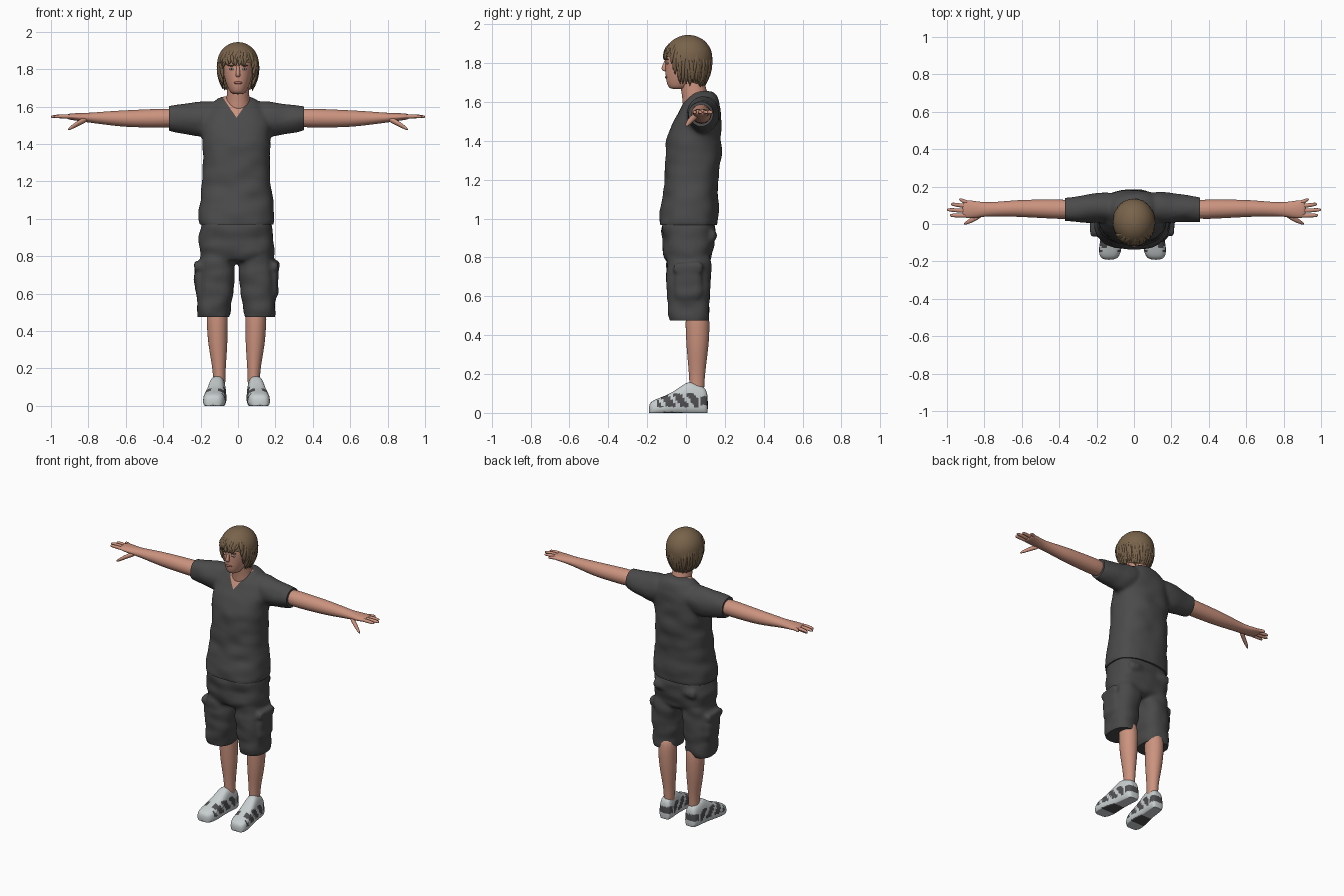
import bpy, bmesh, math, random
from mathutils import Matrix, Vector, noise

random.seed(4)
if "Cube" in bpy.data.objects:
    bpy.data.objects.remove(bpy.data.objects["Cube"])


def material(name, r, g, b):
    m = bpy.data.materials.new(name)
    m.use_nodes = True
    m.diffuse_color = (r, g, b, 1)
    m.node_tree.nodes["Principled BSDF"].inputs["Base Color"].default_value = (r, g, b, 1)
    return m


skin = material("skin", 0.6, 0.29, 0.21)
cloth = material("shirt grey", 0.07, 0.07, 0.07)
denim = material("shorts grey", 0.066, 0.066, 0.066)
hair_brown = material("hair brown", 0.19, 0.125, 0.07)
shoe_light = material("shoe light grey", 0.58, 0.62, 0.63)
shoe_dark = material("shoe dark grey", 0.08, 0.08, 0.085)
lip_red = material("lip red", 0.42, 0.15, 0.12)
eye_white = material("eye white", 0.65, 0.62, 0.58)
eye_dark = material("eye dark", 0.04, 0.03, 0.025)

AXES = {"x": ((0, 1, 0), (0, 0, 1)), "y": ((1, 0, 0), (0, 0, 1)), "z": ((1, 0, 0), (0, 1, 0))}


def skin_rings(bm, rings, caps=True):
    rows = [[bm.verts.new(p) for p in ring] for ring in rings]
    n = len(rows[0])
    for a, b in zip(rows, rows[1:]):
        for i in range(n):
            bm.faces.new((a[i], a[(i + 1) % n], b[(i + 1) % n], b[i]))
    if caps:
        bm.faces.new(rows[0])
    bm.faces.new(rows[-1])


def loft(bm, axis, stations, sides=16, power=2.0):
    """Stations are (x, y, z, radius along u, radius along v)."""
    u, v = map(Vector, AXES[axis])
    rings = []
    for x, y, z, ru, rv in stations:
        ring = []
        for i in range(sides):
            t = math.tau * (i + 0.5) / sides
            c, s = math.cos(t), math.sin(t)
            c = math.copysign(abs(c) ** (2 / power), c)
            s = math.copysign(abs(s) ** (2 / power), s)
            ring.append(Vector((x, y, z)) + u * c * ru + v * s * rv)
        rings.append(ring)
    skin_rings(bm, rings)


def upright(rows):
    """Rows of (z, front y, back y, half width) become loft stations."""
    return [(0, (f + b) / 2, z, w, (b - f) / 2) for z, f, b, w in rows]


def ball(bm, loc, scale):
    bmesh.ops.create_uvsphere(bm, u_segments=20, v_segments=12, radius=1,
                              matrix=Matrix.LocRotScale(Vector(loc), None, Vector(scale)))


def finish(name, bm, mats, subsurf=2, voxel=0, edit=None, dx=0.0):
    bmesh.ops.recalc_face_normals(bm, faces=bm.faces[:])
    mesh = bpy.data.meshes.new(name)
    bm.to_mesh(mesh)
    bm.free()
    ob = bpy.data.objects.new(name, mesh)
    bpy.context.collection.objects.link(ob)
    if subsurf:
        ob.modifiers.new("Rounding", "SUBSURF").levels = subsurf
    if voxel:
        rm = ob.modifiers.new("Merge", "REMESH")
        rm.mode, rm.voxel_size = "VOXEL", voxel
        sm = ob.modifiers.new("Soften", "SMOOTH")
        sm.factor, sm.iterations = 0.5, 5
    baked = bpy.data.meshes.new_from_object(ob.evaluated_get(bpy.context.evaluated_depsgraph_get()))
    ob.modifiers.clear()
    ob.data = baked
    baked.name = name
    baked.materials.clear()
    for m in mats:
        baked.materials.append(m)
    bm = bmesh.new()
    bm.from_mesh(baked)
    if edit:
        edit(bm)
    bmesh.ops.translate(bm, verts=bm.verts[:], vec=(dx, 0, 0))
    bm.to_mesh(baked)
    bm.free()
    bpy.ops.object.select_all(action="DESELECT")
    ob.select_set(True)
    bpy.context.view_layer.objects.active = ob
    bpy.ops.object.shade_smooth_by_angle(angle=math.radians(50))
    return ob


def cut(bm, co, no, trim=True):
    res = bmesh.ops.bisect_plane(bm, geom=bm.verts[:] + bm.edges[:] + bm.faces[:],
                                 plane_co=co, plane_no=no, clear_outer=trim)
    if trim:
        edges = [e for e in res["geom_cut"] if isinstance(e, bmesh.types.BMEdge)]
        bmesh.ops.holes_fill(bm, edges=edges, sides=0)


def wrinkle(bm, amount):
    bm.normal_update()
    moves = [v.normal * noise.noise(Vector((v.co.x * 9, v.co.y * 9, v.co.z * 14))) * amount
             for v in bm.verts]
    for v, m in zip(bm.verts, moves):
        v.co += m


SIDES = (-1, 1)
SHIFT = -0.008

# Shirt: torso and sleeves merged, trimmed at the hems, V-shaped neckline
bm = bmesh.new()
loft(bm, "z", upright([
    (0.92, -0.14, 0.165, 0.208), (1.0, -0.142, 0.167, 0.208), (1.1, -0.122, 0.167, 0.197),
    (1.2, -0.11, 0.17, 0.187), (1.32, -0.108, 0.182, 0.178), (1.42, -0.103, 0.184, 0.186),
    (1.5, -0.07, 0.184, 0.192), (1.57, -0.03, 0.177, 0.17), (1.625, 0.01, 0.163, 0.125),
    (1.66, 0.04, 0.135, 0.08)]), 20, 2.4)
for s in SIDES:
    loft(bm, "x", [(s * x, y, z, a, b) for x, y, z, a, b in [
        (0.04, 0.09, 1.55, 0.06, 0.07), (0.15, 0.088, 1.535, 0.088, 0.1),
        (0.22, 0.086, 1.53, 0.08, 0.092), (0.3, 0.08, 1.535, 0.07, 0.074),
        (0.42, 0.077, 1.537, 0.066, 0.064)]])


def tailor_shirt(bm):
    wrinkle(bm, 0.008)
    cut(bm, (0, 0, 0.968), (0, 0, -1))
    for s in SIDES:
        cut(bm, (s * 0.36, 0, 1.53), (s, 0, 0))
    for s in SIDES:
        cut(bm, (0, 0, 1.54), (s, 0, -0.68), False)
    for f in bm.faces:
        c = f.calc_center_median()
        f.material_index = int(c.y < 0.07 and c.z > 1.54 + abs(c.x) / 0.68)


finish("shirt", bm, [cloth, skin], voxel=0.011, edit=tailor_shirt, dx=SHIFT)

# Shorts: hips, two wide legs, cargo pockets with flaps
bm = bmesh.new()
loft(bm, "z", upright([
    (1.02, -0.12, 0.145, 0.19), (0.95, -0.13, 0.155, 0.2), (0.87, -0.125, 0.152, 0.205),
    (0.8, -0.112, 0.14, 0.203), (0.76, -0.1, 0.12, 0.19)]), 20, 2.5)
for s in SIDES:
    loft(bm, "z", [(s * x, y, z, a, b) for x, y, z, a, b in [
        (0.1, 0.015, 0.86, 0.09, 0.12), (0.106, 0.013, 0.74, 0.1, 0.118),
        (0.116, 0.013, 0.62, 0.101, 0.112), (0.122, 0.013, 0.52, 0.09, 0.105),
        (0.122, 0.015, 0.43, 0.087, 0.105)]], 16, 2.5)
    for z, depth, height, out in ((0.665, 0.07, 0.085, 0.222), (0.745, 0.08, 0.028, 0.23)):
        loft(bm, "x", [(s * 0.17, 0.01, z, depth, height), (s * (out - 0.012), 0.01, z, depth, height),
                       (s * out, 0.01, z, depth * 0.92, height * 0.9)], 16, 5)
    loft(bm, "y", [(s * 0.1, 0.1, 0.91, 0.06, 0.03), (s * 0.1, 0.158, 0.91, 0.06, 0.03)], 16, 4)


def tailor_shorts(bm):
    wrinkle(bm, 0.012)
    cut(bm, (0, 0, 0.475), (0, 0, -1))


finish("shorts", bm, [denim], voxel=0.011, edit=tailor_shorts, dx=SHIFT)

# Arms with palm, fingers and thumb; lower legs; shoes
FINGERS = [(0.115, 0.13, 0.935), (0.095, 0.106, 0.98), (0.07, 0.076, 1.0), (0.045, 0.046, 0.985)]


def paint_shoe(side):
    def edit(bm):
        for v in bm.verts:
            cx = side * (0.106 - 0.1 * v.co.y)
            v.co.x = cx + (v.co.x - cx) * (1 - 1.5 * max(0, v.co.z - 0.02))
            v.co.z = max(v.co.z, 0)
        for f in bm.faces:
            c = f.calc_center_median()
            stripe = math.sin(c.y * 90 + c.z * 60) > -0.45
            panel = 0.03 < c.z < 0.1 and -0.15 < c.y < 0.06 and stripe
            tongue = abs(c.x - side * (0.106 - 0.1 * c.y)) < 0.017
            heel = 0.04 < c.z < 0.085 and c.y > 0.075
            tread = c.z < 0.005 and -0.12 < c.y < -0.02
            f.material_index = int((panel and not tongue) or heel or tread)
    return edit


for s, label in zip(SIDES, ("right", "left")):
    bm = bmesh.new()
    loft(bm, "x", [(s * x, y, z, a, b) for x, y, z, a, b in [
        (0.28, 0.077, 1.54, 0.056, 0.054), (0.45, 0.08, 1.537, 0.052, 0.051),
        (0.6, 0.084, 1.535, 0.047, 0.046), (0.7, 0.081, 1.538, 0.041, 0.037),
        (0.79, 0.078, 1.54, 0.037, 0.027), (0.84, 0.077, 1.543, 0.045, 0.023),
        (0.89, 0.08, 1.546, 0.05, 0.018), (0.92, 0.08, 1.546, 0.046, 0.013)]])
    for root, tip, reach in FINGERS:
        mid = (root + tip) / 2
        loft(bm, "x", [(s * 0.88, root, 1.546, 0.012, 0.012), (s * (reach + 0.9) / 2, mid, 1.548, 0.0115, 0.011),
                       (s * (reach - 0.012), tip, 1.546, 0.01, 0.009), (s * reach, tip, 1.545, 0.005, 0.005)], 10)
    loft(bm, "x", [(s * 0.8, 0.06, 1.535, 0.015, 0.015), (s * 0.845, 0.034, 1.517, 0.018, 0.017),
                   (s * 0.885, 0.012, 1.492, 0.013, 0.013), (s * 0.91, 0.0, 1.476, 0.006, 0.006)], 10)
    finish(label + "_arm", bm, [skin])

    bm = bmesh.new()
    loft(bm, "z", [(s * x, y, z, a, b) for x, y, z, a, b in [
        (0.104, 0.058, 0.56, 0.062, 0.064), (0.103, 0.06, 0.42, 0.056, 0.063),
        (0.1, 0.059, 0.33, 0.053, 0.057), (0.094, 0.057, 0.22, 0.038, 0.044),
        (0.092, 0.056, 0.15, 0.033, 0.039), (0.092, 0.056, 0.08, 0.033, 0.038)]])
    finish(label + "_leg", bm, [skin], dx=SHIFT)

    bm = bmesh.new()
    loft(bm, "y", [(s * (0.106 - 0.1 * y), y, h / 2 - 0.006, w, h / 2 + 0.006) for y, h, w in [
        (0.113, 0.09, 0.03), (0.1, 0.135, 0.045), (0.05, 0.15, 0.05), (0.015, 0.165, 0.05),
        (-0.03, 0.135, 0.053), (-0.08, 0.1, 0.059), (-0.13, 0.08, 0.063), (-0.17, 0.065, 0.055),
        (-0.192, 0.045, 0.034)]], 20, 3)
    finish(label + "_shoe", bm, [shoe_light, shoe_dark], edit=paint_shoe(s), dx=SHIFT)

# Head, neck and nose
bm = bmesh.new()
loft(bm, "z", upright([
    (1.665, -0.078, 0.0, 0.03), (1.68, -0.096, 0.03, 0.046), (1.72, -0.106, 0.07, 0.064),
    (1.76, -0.108, 0.095, 0.076), (1.81, -0.11, 0.108, 0.083), (1.86, -0.1, 0.115, 0.084),
    (1.9, -0.075, 0.09, 0.07), (1.925, -0.035, 0.05, 0.03)]))
loft(bm, "z", upright([(1.54, -0.02, 0.12, 0.075), (1.62, -0.018, 0.122, 0.066),
                       (1.68, -0.032, 0.1, 0.059), (1.76, -0.035, 0.09, 0.056)]))
loft(bm, "z", [(0, -0.1, 1.822, 0.008, 0.008), (0, -0.108, 1.795, 0.009, 0.011),
               (0, -0.114, 1.77, 0.014, 0.016), (0, -0.108, 1.757, 0.012, 0.01)], 10)
finish("head", bm, [skin])

# Face details
bm = bmesh.new()
ball(bm, (0, -0.1, 1.727), (0.024, 0.009, 0.007))
finish("lips", bm, [lip_red], 0)
for name, mat, y, z, size in (("eyes", eye_white, -0.097, 1.8, (0.014, 0.008, 0.006)),
                              ("pupils", eye_dark, -0.101, 1.8, (0.005, 0.005, 0.005)),
                              ("eyebrows", hair_brown, -0.098, 1.819, (0.018, 0.008, 0.004))):
    bm = bmesh.new()
    for s in SIDES:
        ball(bm, (s * 0.035, y, z), size)
    finish(name, bm, [mat], 0)


# Hair: cap following the hairline, with loose tapered locks
def hairline(a):
    c = math.cos(a)
    return 1.705 - 0.025 * max(0, -c) + 0.13 * min(1, max(0, c) / 0.75) ** 2


def hair_point(a, z, k=1.0):
    t = (z - 1.83) / 0.115
    r = k * (math.sqrt(max(0, 1 - t * t)) if t > 0 else 1 - 0.2 * t * t)
    return Vector((0.113 * r * math.sin(a), 0.012 - 0.125 * r * math.cos(a), z))


bm = bmesh.new()
angles = [math.tau * i / 40 for i in range(40)]
skin_rings(bm, [[hair_point(a, hairline(a) + (1.944 - hairline(a)) * math.sin(j * math.pi / 20))
                 for a in angles] for j in range(11)], caps=False)
for i in range(90):
    a, turn = random.uniform(0, math.tau), random.uniform(-0.3, 0.3)
    top, end = random.uniform(1.87, 1.915), hairline(a) + random.uniform(-0.025, 0.012)
    path = []
    for f, k, r in ((0, 0.92, 0.008), (0.35, 0.95, 0.014), (0.75, 0.98, 0.012), (1, 1.0, 0.002)):
        path.append((*hair_point(a + turn * f, top + (end - top) * f, k), r, r))
    loft(bm, "z", path, 8)
finish("hair", bm, [hair_brown], 1)
